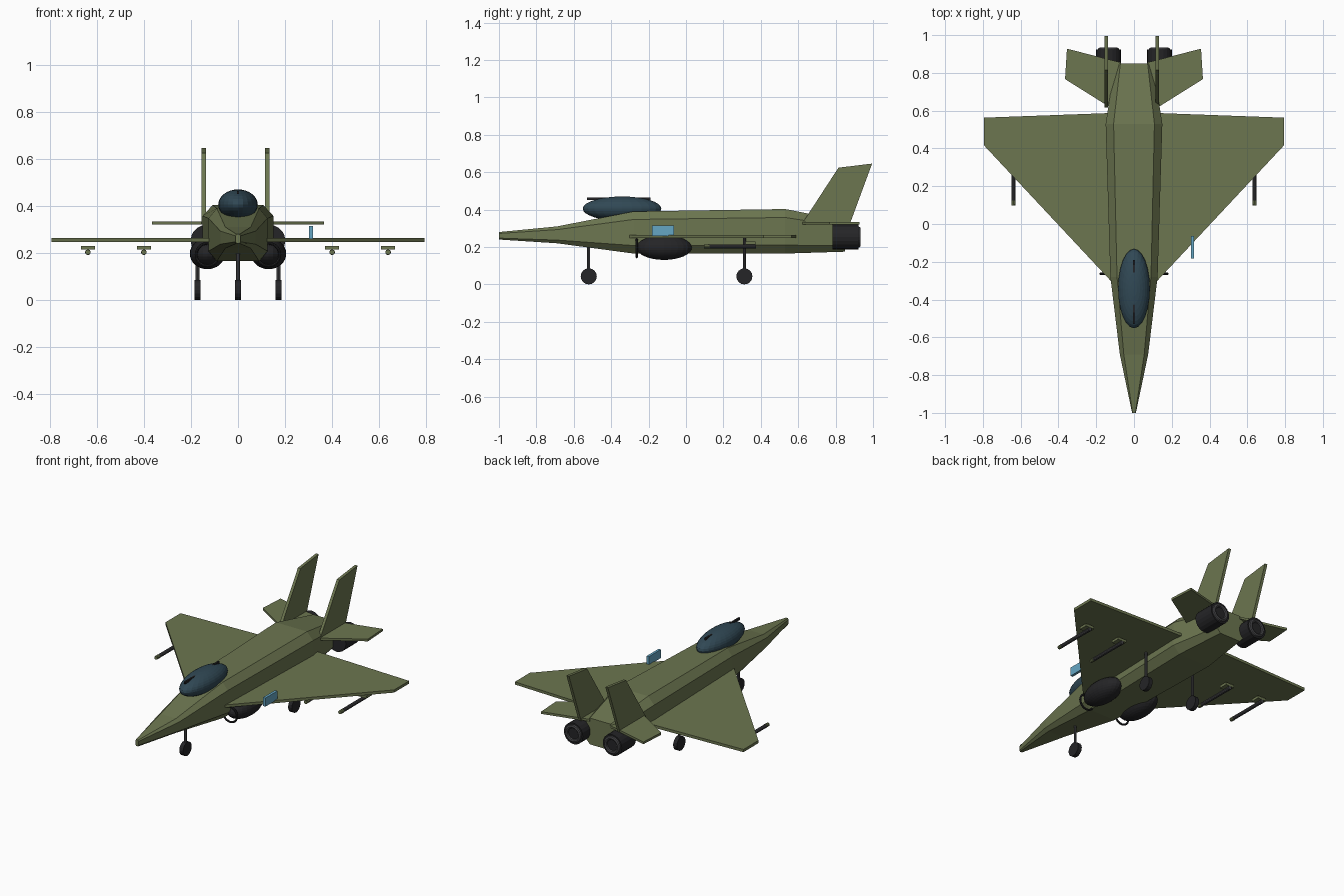
import bpy, bmesh, math
from mathutils import Matrix, Vector

if "Cube" in bpy.data.objects:
    bpy.data.objects.remove(bpy.data.objects["Cube"])


def material(name, r, g, b):
    m = bpy.data.materials.new(name)
    m.diffuse_color = (r, g, b, 1)
    m.use_nodes = True
    m.node_tree.nodes["Principled BSDF"].inputs["Base Color"].default_value = m.diffuse_color
    return m


OLIVE = material("olive", 0.15, 0.18, 0.08)
DARK = material("dark", 0.018, 0.018, 0.02)
GUNMETAL = material("gunmetal", 0.06, 0.06, 0.065)
GLASS = material("canopy_glass", 0.03, 0.065, 0.09)
BLUE = material("blue_glass", 0.13, 0.38, 0.55)


def finish(name, bm, mat, smooth=False):
    bmesh.ops.recalc_face_normals(bm, faces=bm.faces)
    me = bpy.data.meshes.new(name)
    bm.to_mesh(me)
    bm.free()
    ob = bpy.data.objects.new(name, me)
    bpy.context.collection.objects.link(ob)
    me.materials.append(mat)
    for p in me.polygons:
        p.use_smooth = smooth
    return ob


def loft(name, rings, mat):
    bm = bmesh.new()
    loops = [[bm.verts.new(p) for p in ring] for ring in rings]
    n = len(loops[0])
    for a, b in zip(loops, loops[1:]):
        for i in range(n):
            bm.faces.new((a[i], a[(i + 1) % n], b[(i + 1) % n], b[i]))
    bm.faces.new(loops[0])
    bm.faces.new(loops[-1])
    return finish(name, bm, mat)


def box(name, center, size, mat):
    bm = bmesh.new()
    bmesh.ops.create_cube(bm, size=1, matrix=Matrix.Translation(center) @ Matrix.Diagonal((*size, 1)))
    return finish(name, bm, mat)


def rod(name, center, radius, length, axis, mat, sides=16, radius2=None):
    # radius is at the low end of the axis, radius2 at the high end
    bm = bmesh.new()
    rot = Vector((0, 0, 1)).rotation_difference(Vector(axis)).to_matrix().to_4x4()
    bmesh.ops.create_cone(bm, cap_ends=True, segments=sides, radius1=radius,
                          radius2=radius if radius2 is None else radius2, depth=length,
                          matrix=Matrix.Translation(center) @ rot)
    return finish(name, bm, mat)


def ellipsoid(name, center, radii, mat):
    bm = bmesh.new()
    bmesh.ops.create_uvsphere(bm, u_segments=24, v_segments=16, radius=1,
                              matrix=Matrix.Translation(center) @ Matrix.Diagonal((*radii, 1)))
    return finish(name, bm, mat)


def ring(name, center, major, minor, mat):
    bpy.ops.mesh.primitive_torus_add(location=center, rotation=(math.pi / 2, 0, 0),
                                     major_radius=major, minor_radius=minor,
                                     major_segments=24, minor_segments=8)
    ob = bpy.context.object
    ob.name = name
    ob.data.materials.append(mat)


# Fuselage: chamfered eight-sided sections (y, half width, bottom, top)
sections = [(-1, .01, .24, .28), (-.69, .075, .22, .31), (-.28, .125, .165, .39),
            (.53, .15, .165, .403), (.85, .1, .175, .34)]
body = []
for y, w, lo, hi in sections:
    h = (hi - lo) * 0.19
    right = [(.72 * w, lo), (w, lo + h), (w, hi - h), (.72 * w, hi)]
    outline = right + [(-x, z) for x, z in reversed(right)]
    body.append([(x, y, z) for x, z in outline])
loft("fuselage", body, OLIVE)

# Canopy and its spine
ellipsoid("canopy", (0, -.342, .405), (.084, .21, .065), GLASS)
box("canopy_spine", (0, -.36, .457), (.01, .34, .014), DARK)

# Small blue sight panel above one wing
box("sight_panel", (.31, -.123, .287), (.016, .118, .054), BLUE)


def flat_panel(name, outline, z, thick):
    loft(name, [[(x, y, z + s * thick / 2) for x, y in outline] for s in (-1, 1)], OLIVE)


wing = [(.11, -.315), (.793, .415), (.793, .563), (.11, .588)]
tailplane = [(.07, .582), (.365, .767), (.355, .928), (.07, .855)]
fin = [(.617, .32), (.815, .624), (.995, .646), (.875, .32)]

for side, s in (("right", 1), ("left", -1)):
    # Lifting surfaces
    flat_panel(side + "_wing", [(s * x, y) for x, y in wing], .256, .017)
    flat_panel(side + "_tailplane", [(s * x, y) for x, y in tailplane], .327, .014)
    fx = .124 if s > 0 else -.146
    loft(side + "_fin", [[(fx + d, y, z) for y, z in fin] for d in (-.009, .009)], OLIVE)

    # Engine nozzle
    rod(side + "_nozzle", (s * .135, .853, .253), .066, .14, (0, 1, 0), DARK, 20)
    ring(side + "_nozzle_ring", (s * .135, .922, .253), .045, .012, GUNMETAL)

    # Intake pod with lip
    ellipsoid(side + "_intake_pod", (s * .13, -.117, .197), (.075, .148, .066), DARK)
    ring(side + "_intake_lip", (s * .13, -.263, .193), .048, .006, DARK)

    # Missiles
    for tag, x in (("inner", .4), ("outer", .638)):
        name = side + "_" + tag + "_missile"
        rod(name, (s * x, .248, .203), .011, .25, (0, 1, 0), GUNMETAL, 10)
        rod(name + "_tip", (s * x, .111, .203), .011, .028, (0, 1, 0), OLIVE, 10, .012)
        box(name + "_fin", (s * x, .345, .222), (.06, .055, .016), OLIVE)

# Landing gear
for name, x, y, top in (("nose", 0, -.52, .25), ("right_main", .172, .312, .26),
                        ("left_main", -.172, .312, .26)):
    rod(name + "_wheel", (x, y, .043), .043, .026, (1, 0, 0), DARK, 16)
    rod(name + "_strut", (x, y, (.05 + top) / 2), .008, top - .05, (0, 0, 1), GUNMETAL, 8)
